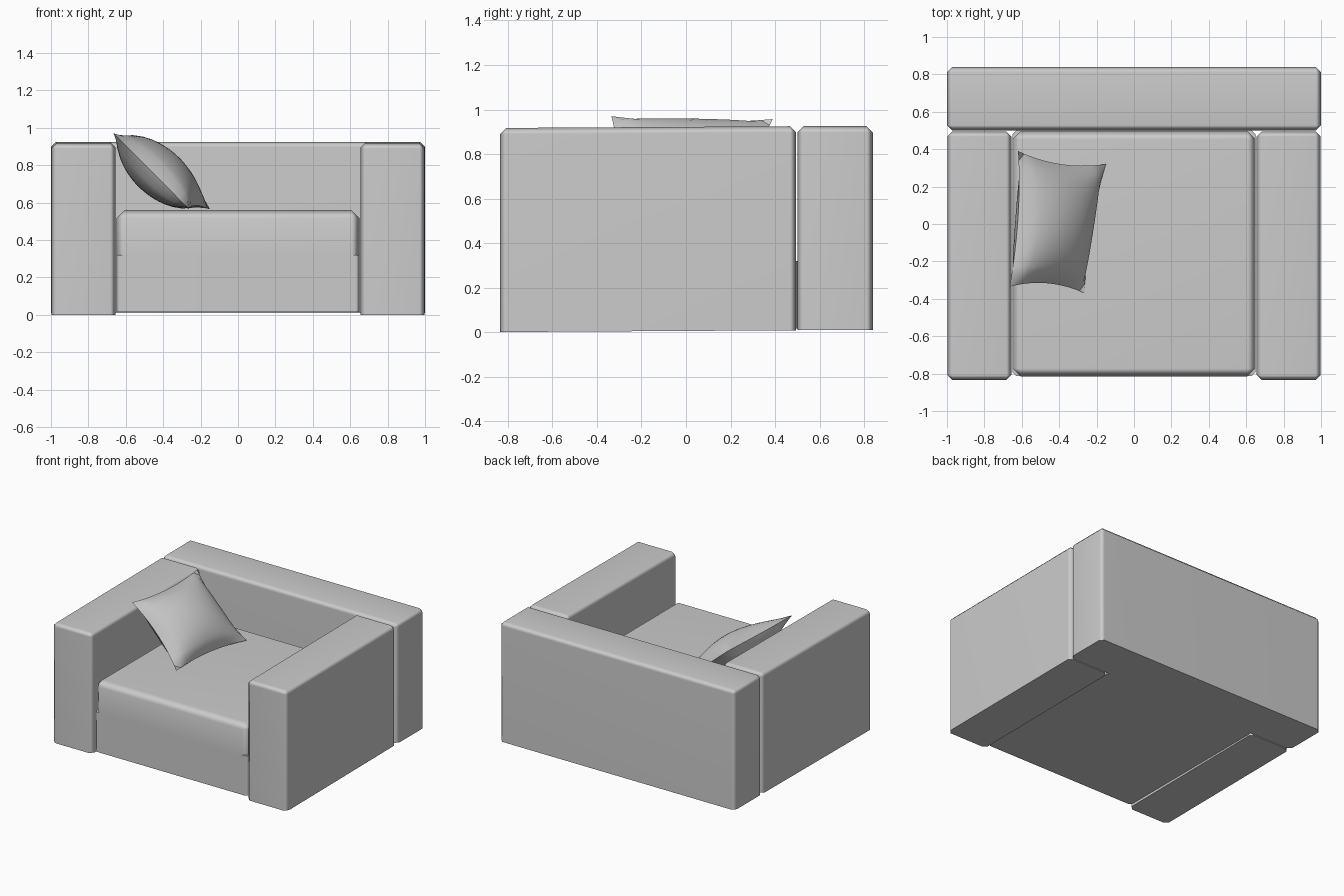
import bpy, bmesh, math
from mathutils import Vector

if "Cube" in bpy.data.objects:
    bpy.data.objects.remove(bpy.data.objects["Cube"], do_unlink=True)

fabric = bpy.data.materials.new("grey fabric")
fabric.use_nodes = True
grey = (0.6, 0.6, 0.6, 1)
fabric.diffuse_color = grey
fabric.node_tree.nodes["Principled BSDF"].inputs["Base Color"].default_value = grey


def finish(name, bm, angle):
    """Turn a bmesh into a smooth shaded object with the fabric material."""
    bmesh.ops.recalc_face_normals(bm, faces=bm.faces)
    mesh = bpy.data.meshes.new(name)
    bm.to_mesh(mesh)
    bm.free()
    mesh.materials.append(fabric)
    obj = bpy.data.objects.new(name, mesh)
    bpy.context.collection.objects.link(obj)
    bpy.ops.object.select_all(action="DESELECT")
    obj.select_set(True)
    bpy.context.view_layer.objects.active = obj
    bpy.ops.object.shade_smooth_by_angle(angle=math.radians(angle))
    return obj


def block(name, low, high, bevel, tilt=0.0, sides_only=False):
    """Box with softened edges and a sharp flat underside."""
    low, high = Vector(low), Vector(high)
    bm = bmesh.new()
    bmesh.ops.create_cube(bm, size=1)
    for v in bm.verts:
        v.co = Vector(h if c > 0 else l for c, l, h in zip(v.co, low, high))
        if v.co.y > 0:
            v.co.z += tilt
    middle = (low.z + high.z) / 2
    if sides_only:
        edges = [e for e in bm.edges if abs(e.verts[0].co.z - e.verts[1].co.z) > 0.1]
    else:
        edges = [e for e in bm.edges if max(v.co.z for v in e.verts) > middle]
    bmesh.ops.bevel(bm, geom=edges, offset=bevel, segments=1,
                    affect="EDGES", profile=0.5)
    obj = finish(name, bm, 50)
    soft = obj.modifiers.new("even shading", "WEIGHTED_NORMAL")
    soft.keep_sharp = True
    return obj


# Frame: two arms and the full-width back
for name, side in (("right_arm", -1), ("left_arm", 1)):
    xs = sorted((side * 0.655, side * 0.998))
    block(name, (xs[0], -0.835, 0), (xs[1], 0.495, 0.917), 0.028, tilt=0.008)
block("backrest", (-1, 0.5, 0.01), (1, 0.84, 0.925), 0.028)

# Seat base and the cushion on it
block("seat_base", (-0.65, -0.813, 0.015), (0.65, 0.5, 0.32), 0.02, sides_only=True)
block("seat_cushion", (-0.65, -0.815, 0.32), (0.65, 0.495, 0.56), 0.043)


# Throw pillow leaning on the right arm: two bulged sheets sharing a rim
def pillow(name, corners, thickness, n):
    a, b, c, d = (Vector(p) for p in corners)
    normal = (c - a).cross(b - a).normalized()
    bm = bmesh.new()
    for face_side in (-1, 1):
        grid = []
        for i in range(n + 1):
            for j in range(n + 1):
                u, v = 2 * i / n - 1, 2 * j / n - 1
                # Edges pull inwards between the pointed corners
                s = (1 + u * (1 - 0.1 * (1 - v * v))) / 2
                t = (1 + v * (1 - 0.1 * (1 - u * u))) / 2
                flat = a.lerp(b, t).lerp(c.lerp(d, t), s)
                puff = thickness * ((1 - u * u) * (1 - v * v)) ** 0.6
                grid.append(bm.verts.new(flat + normal * puff * face_side))
        for i in range(n):
            for j in range(n):
                k = i * (n + 1) + j
                bm.faces.new((grid[k], grid[k + 1], grid[k + n + 2], grid[k + n + 1]))
    bmesh.ops.remove_doubles(bm, verts=bm.verts, dist=0.0005)
    return finish(name, bm, 60)


pillow("throw_pillow",
       ((-0.665, -0.335, 0.97), (-0.62, 0.39, 0.957),
        (-0.265, -0.37, 0.565), (-0.15, 0.32, 0.565)), 0.13, 14)
